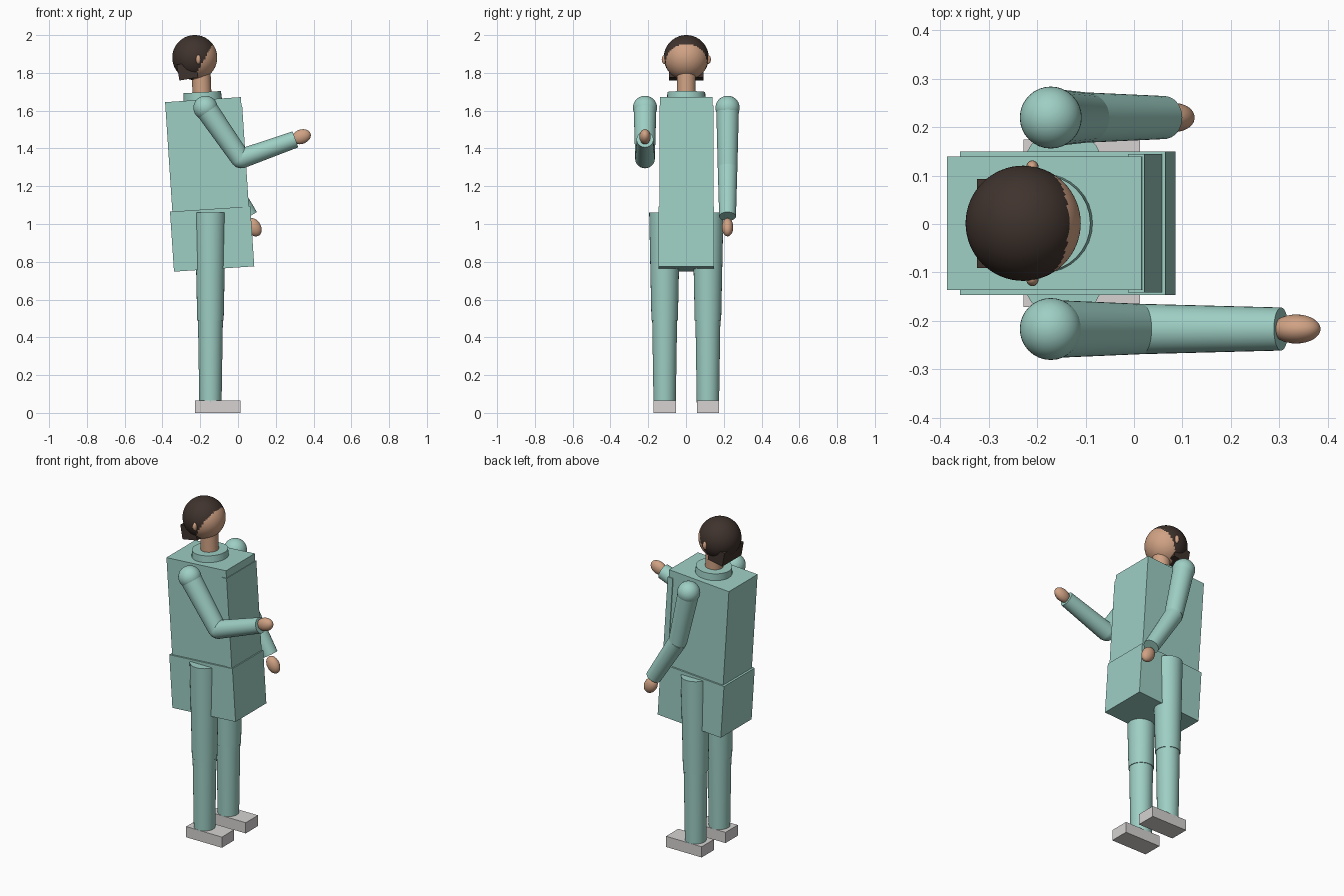
import bpy, math
from mathutils import Vector

if "Cube" in bpy.data.objects:
    bpy.data.objects.remove(bpy.data.objects["Cube"])

YC = 0.0015                       # body centre line
LEAN = math.radians(-3.8)         # backward lean of the torso


def material(name, rgb):
    m = bpy.data.materials.new(name)
    m.diffuse_color = (*rgb, 1)
    m.use_nodes = True
    m.node_tree.nodes["Principled BSDF"].inputs["Base Color"].default_value = m.diffuse_color
    return m


TEAL = material("teal_cloth", (0.34, 0.62, 0.55))
SKIN = material("skin", (0.63, 0.36, 0.23))
HAIR = material("dark_brown_hair", (0.05, 0.033, 0.026))
GREY = material("light_grey_shoe", (0.67, 0.65, 0.64))


def finish(name, mat, smooth=False):
    ob = bpy.context.object
    ob.name = name
    ob.data.materials.append(mat)
    if smooth:
        bpy.ops.object.transform_apply(location=False, rotation=False, scale=True)
        bpy.ops.object.shade_smooth_by_angle(angle=math.radians(35))
    return ob


def box(name, mat, centre, size, tilt=0.0):
    bpy.ops.mesh.primitive_cube_add(size=1, location=centre, rotation=(0, tilt, 0))
    bpy.context.object.scale = size
    return finish(name, mat)


def leaning_box(name, mat, corner, width, depth, height):
    """Box leaning with the torso, placed by its upper back corner (x, z)."""
    along = Vector((math.cos(LEAN), 0, -math.sin(LEAN)))
    up = Vector((math.sin(LEAN), 0, math.cos(LEAN)))
    c = Vector((corner[0], YC, corner[1])) + along * depth / 2 - up * height / 2
    return box(name, mat, c, (depth, width, height), LEAN)


def tube(name, mat, a, b, r1, r2):
    """Tapered cylinder from a to b."""
    a, b = Vector(a), Vector(b)
    d = b - a
    bpy.ops.mesh.primitive_cone_add(vertices=32, radius1=r1, radius2=r2, depth=d.length,
                                    location=(a + b) / 2,
                                    rotation=d.to_track_quat('Z', 'Y').to_euler())
    return finish(name, mat, True)


def ball(name, mat, centre, radii, tilt=0.0, seg=32, rings=20):
    bpy.ops.mesh.primitive_uv_sphere_add(segments=seg, ring_count=rings, radius=1,
                                         location=centre, rotation=(0, tilt, 0))
    bpy.context.object.scale = radii
    return finish(name, mat, True)


# Tunic: chest, skirt and front panel
leaning_box("chest", TEAL, (-0.386, 1.645), 0.276, 0.402, 0.60)
leaning_box("tunic_skirt", TEAL, (-0.360, 1.065), 0.296, 0.426, 0.318)
leaning_box("front_panel", TEAL, (-0.012, 1.626), 0.286, 0.034, 0.56)

# Collar and neck
tube("collar", TEAL, (-0.186, YC, 1.63), (-0.190, YC, 1.698), 0.104, 0.100)
tube("neck", SKIN, (-0.190, YC, 1.67), (-0.195, YC, 1.80), 0.050, 0.050)

# Head, with the scalp coloured behind a slanted hairline
hc = Vector((-0.229, YC, 1.881))
head = ball("head", SKIN, hc, (0.119, 0.119, 0.119), seg=64, rings=40)
head.data.materials.append(HAIR)
for p in head.data.polygons:
    q = hc + p.center
    if (q.x + 0.135) * 0.147 - (q.z - 1.950) * 0.083 < 0:
        p.material_index = 1

# Hair at the nape
box("nape_hair", HAIR, (-0.268, YC, 1.810), (0.100, 0.184, 0.085), math.radians(-10))

# Shoulders, arms and hands: side, elbow, wrist, hand centre in (x, z)
ARMS = (("right", YC - 0.2185, (0.015, 1.345), (0.304, 1.448), (0.335, 1.462)),
        ("left", YC + 0.2185, (-0.100, 1.300), (0.062, 1.040), (0.083, 0.983)))
for side, y, elbow, wrist, hand in ARMS:
    s, e, w = (Vector((p[0], y, p[1])) for p in ((-0.172, 1.615), elbow, wrist))
    ball(side + "_shoulder", TEAL, s, (0.064, 0.064, 0.064))
    tube(side + "_upper_arm", TEAL, s, e, 0.060, 0.052)
    ball(side + "_elbow", TEAL, e, (0.050, 0.050, 0.050))
    tube(side + "_forearm", TEAL, e, w, 0.052, 0.0445)
    d = w - e
    ball(side + "_hand", SKIN, (hand[0], y, hand[1]), (0.052, 0.030, 0.038),
         -math.atan2(d.z, d.x))

# Ears, legs and shoes
for side, k in (("right", -1), ("left", 1)):
    ball(side + "_ear", SKIN, (-0.210, YC + k * 0.115, 1.871), (0.013, 0.015, 0.025),
         seg=16, rings=10)
    y = YC + k * 0.1145
    tube(side + "_thigh", TEAL, (-0.146, y, 0.49), (-0.146, y, 1.062), 0.070, 0.082)
    tube(side + "_shin", TEAL, (-0.146, y, 0.05), (-0.146, y, 0.50), 0.059, 0.066)
    box(side + "_shoe", GREY, (-0.108, y, 0.0325), (0.240, 0.118, 0.065))
